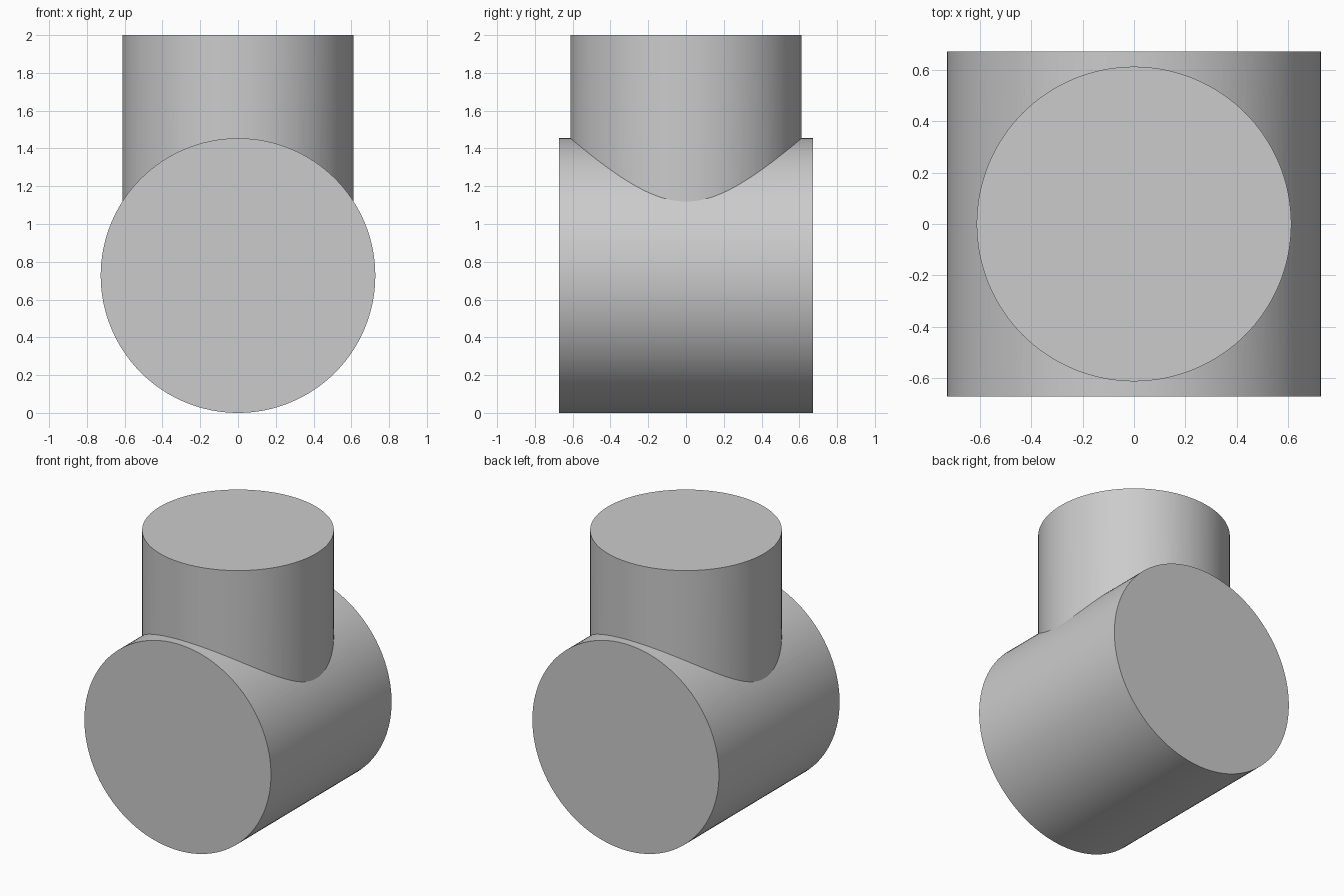
import bpy
from math import radians

cube = bpy.data.objects.get("Cube")
if cube:
    bpy.data.objects.remove(cube, do_unlink=True)

# Single plain grey
grey = bpy.data.materials.new("plain_grey")
grey.use_nodes = True
colour = (0.6, 0.6, 0.6, 1)
grey.diffuse_color = colour
grey.node_tree.nodes["Principled BSDF"].inputs["Base Color"].default_value = colour

BODY_RADIUS, BODY_LENGTH = 0.727, 1.343
BRANCH_RADIUS, TOP = 0.612, 2.0


def cylinder(name, radius, depth, centre, tilt=0):
    bpy.ops.mesh.primitive_cylinder_add(
        vertices=128, radius=radius, depth=depth,
        location=centre, rotation=(tilt, 0, 0))
    obj = bpy.context.object
    obj.name = name
    obj.data.materials.append(grey)
    bpy.ops.object.transform_apply(location=True, rotation=True, scale=True)
    return obj


# Upright branch, rising from the axis of the body
branch = cylinder("upright_branch", BRANCH_RADIUS, TOP - BODY_RADIUS,
                  (0, 0, (TOP + BODY_RADIUS) / 2))

# Horizontal body, lying front to back
body = cylinder("pipe_tee", BODY_RADIUS, BODY_LENGTH,
                (0, 0, BODY_RADIUS), radians(90))

# Fuse both into one solid with a clean seam
union = body.modifiers.new("join_branch", 'BOOLEAN')
union.operation = 'UNION'
union.solver = 'EXACT'
union.object = branch
bpy.ops.object.modifier_apply(modifier=union.name)
bpy.data.objects.remove(branch, do_unlink=True)

# Round walls smooth, rims and seam sharp
bpy.ops.object.shade_smooth_by_angle(angle=radians(25))
